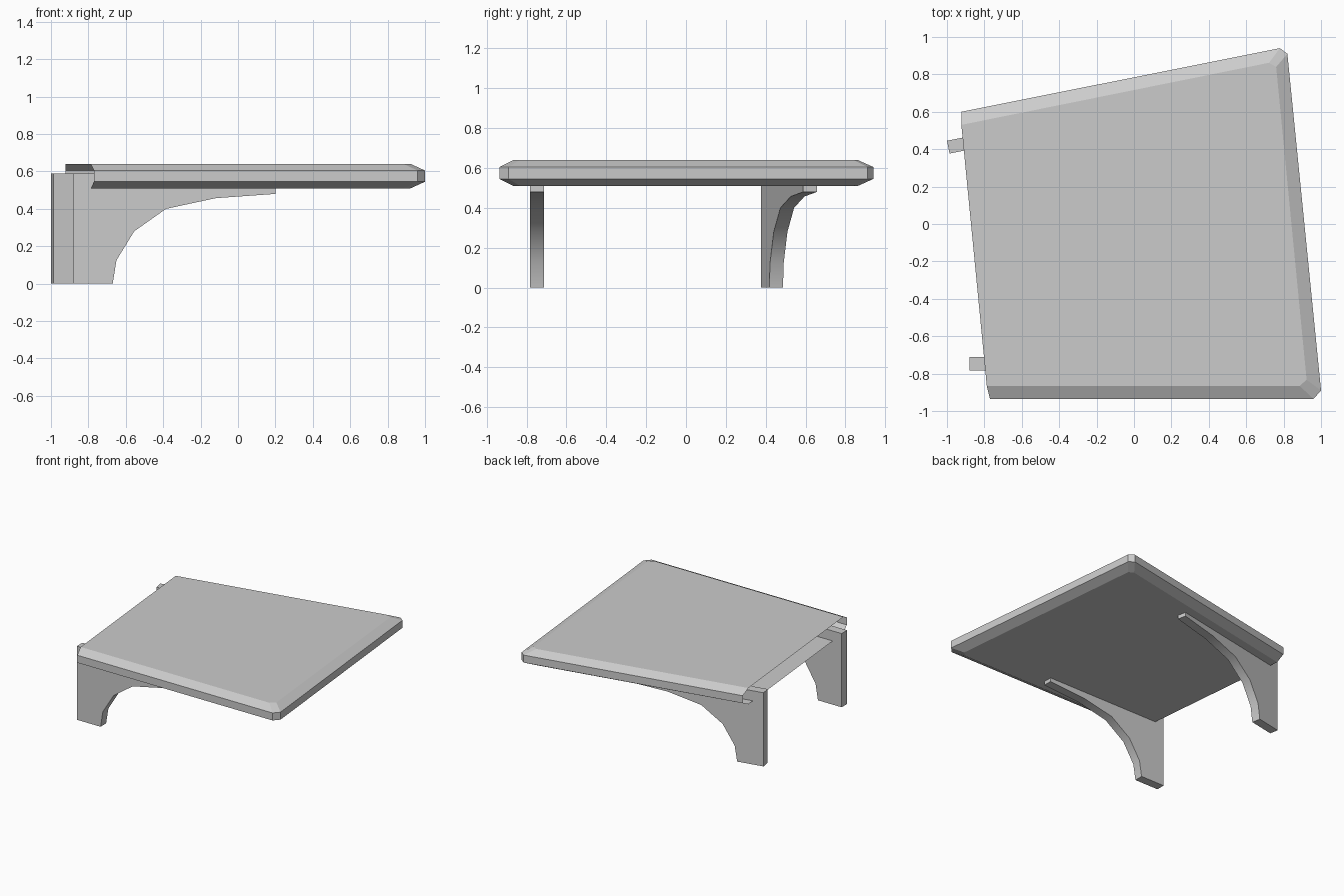
import bpy
import bmesh
import math
from mathutils import Matrix

if "Cube" in bpy.data.objects:
    bpy.data.objects.remove(bpy.data.objects["Cube"], do_unlink=True)

grey = bpy.data.materials.new("plain grey")
grey.use_nodes = True
grey.diffuse_color = (0.6, 0.6, 0.6, 1)
grey.node_tree.nodes["Principled BSDF"].inputs["Base Color"].default_value = (0.6, 0.6, 0.6, 1)


def make_object(name, bm):
    mesh = bpy.data.meshes.new(name)
    bm.to_mesh(mesh)
    bm.free()
    mesh.materials.append(grey)
    obj = bpy.data.objects.new(name, mesh)
    bpy.context.collection.objects.link(obj)
    return obj


# Hollow shelf top: stacked outlines skinned together, open on the wall side
outer = [(-0.77, -0.935), (0.96, -0.935), (1.0, -0.89),
         (0.82, 0.91), (0.78, 0.94), (-0.923, 0.60)]
inner = [(-0.787, -0.866), (0.885, -0.866), (0.923, -0.833),
         (0.76, 0.84), (0.722, 0.862), (-0.923, 0.53)]
layers = [(inner, 0.51), (outer, 0.545), (outer, 0.605), (inner, 0.64)]

bm = bmesh.new()
rings = [[bm.verts.new((x, y, z)) for x, y in outline] for outline, z in layers]
for low, high in zip(rings, rings[1:]):
    for i in range(len(low) - 1):
        bm.faces.new((low[i], low[i + 1], high[i + 1], high[i]))
bm.faces.new(rings[-1])
bm.faces.new(reversed(rings[0]))
make_object("shelf_top", bm)

# Curved bracket: side profile (length, height) extruded across its thickness
bracket_profile = [(0, 0), (0.21, 0), (0.23, 0.125), (0.325, 0.28), (0.495, 0.40),
                   (0.76, 0.457), (1.08, 0.48), (1.08, 0.59), (0, 0.59)]
THICKNESS = 0.07


def make_bracket(name, x, y, angle):
    bm = bmesh.new()
    side = bm.faces.new([bm.verts.new((px, -THICKNESS / 2, pz)) for px, pz in bracket_profile])
    result = bmesh.ops.extrude_face_region(bm, geom=[side])
    moved = [v for v in result["geom"] if isinstance(v, bmesh.types.BMVert)]
    bmesh.ops.translate(bm, verts=moved, vec=(0, THICKNESS, 0))
    bmesh.ops.recalc_face_normals(bm, faces=bm.faces)
    bm.transform(Matrix.Translation((x, y, 0)) @ Matrix.Rotation(angle, 4, "Z"))
    obj = make_object(name, bm)
    bpy.ops.object.select_all(action="DESELECT")
    obj.select_set(True)
    bpy.context.view_layer.objects.active = obj
    bpy.ops.object.shade_smooth_by_angle(angle=math.radians(30))


make_bracket("front_bracket", -0.88, -0.747, 0)
make_bracket("back_bracket", -0.993, 0.411, math.radians(11.3))
